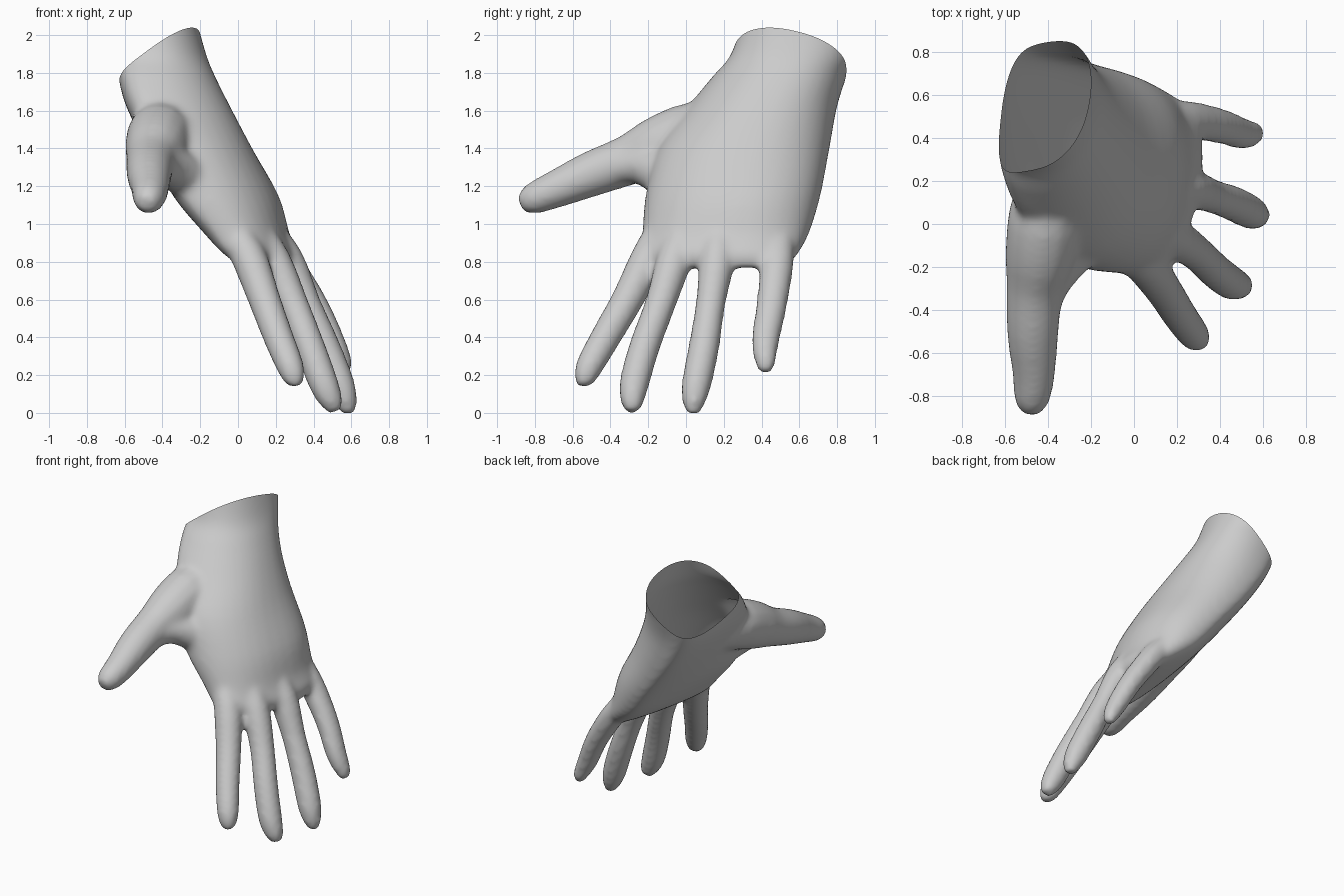
import bpy, bmesh, math
from mathutils import Vector

if "Cube" in bpy.data.objects:
    bpy.data.objects.remove(bpy.data.objects["Cube"])

SIDES = 14
skin = bpy.data.materials.new("pale_grey")
skin.diffuse_color = (0.6, 0.6, 0.6, 1)
skin.use_nodes = True
skin.node_tree.nodes["Principled BSDF"].inputs["Base Color"].default_value = skin.diffuse_color
bm = bmesh.new()


def refine(rows, steps=4):
    """Smooth in-between rows (Catmull-Rom) for a list of number tuples."""
    out = []
    for i in range(len(rows) - 1):
        p0, p1 = rows[max(i - 1, 0)], rows[i]
        p2, p3 = rows[i + 1], rows[min(i + 2, len(rows) - 1)]
        for s in range(steps):
            t = s / steps
            out.append([0.5 * (2 * b + (c - a) * t + (2 * a - 5 * b + 4 * c - d) * t * t
                               + (3 * b - a - 3 * c + d) * t ** 3)
                        for a, b, c, d in zip(p0, p1, p2, p3)])
    return out + [list(rows[-1])]


def loft(rings):
    """Closed tube through rings of points, capped at both ends."""
    loops = [[bm.verts.new(p) for p in ring] for ring in rings]
    n = len(loops[0])
    for a, b in zip(loops, loops[1:]):
        for i in range(n):
            j = (i + 1) % n
            bm.faces.new((a[i], a[j], b[j], b[i]))
    bm.faces.new(loops[0][::-1])
    bm.faces.new(loops[-1])


def digit(path, flat=1.0):
    """Tapered finger along (x, y, z, radius) points."""
    path = refine(path, 3)
    pts = [Vector(p[:3]) for p in path]
    rings = []
    for i, p in enumerate(pts):
        d = (pts[min(i + 1, len(pts) - 1)] - pts[max(i - 1, 0)]).normalized()
        u = d.cross(Vector((1, 0, 0))).normalized()
        v = d.cross(u)
        r = path[i][3]
        rings.append([p + u * r * math.cos(t) + v * r * flat * math.sin(t)
                      for t in (2 * math.pi * k / SIDES for k in range(SIDES))])
    loft(rings)


def palm(sections):
    """Arched slab: z, index edge x y, little-finger edge x y, back and palm thickness."""
    rings = []
    n = 36
    for z, ax, ay, bx, by, back, under in refine(sections):
        a, b = Vector((ax, ay, z)), Vector((bx, by, z))
        mid, half = (a + b) / 2, (b - a) / 2
        out = Vector((half.y, -half.x, 0)).normalized()
        ring = []
        for k in range(n):
            t = 2 * math.pi * k / n
            c, s = math.cos(t), math.sin(t)
            # the back is a round arch, the palm side is flatter
            power = 0.95 if s > 0 else 0.65
            c = math.copysign(abs(c) ** (0.9 if s > 0 else 0.75), c)
            s = math.copysign(abs(s) ** power, s)
            ring.append(mid + half * c + out * s * (back if s > 0 else under))
        rings.append(ring)
    loft(rings)


# palm and wrist
palm([(0.77, 0.06, -0.19, 0.23, 0.53, 0.14, 0.06),
      (0.84, 0.00, -0.24, 0.17, 0.59, 0.22, 0.12),
      (0.95, -0.07, -0.23, 0.06, 0.65, 0.27, 0.15),
      (1.15, -0.22, -0.21, -0.08, 0.71, 0.36, 0.17),
      (1.40, -0.33, -0.15, -0.28, 0.76, 0.38, 0.17),
      (1.62, -0.42, 0.01, -0.40, 0.80, 0.37, 0.18),
      (1.78, -0.46, 0.14, -0.42, 0.85, 0.32, 0.19),
      (1.90, -0.46, 0.24, -0.40, 0.89, 0.26, 0.20),
      (2.10, -0.50, 0.30, -0.45, 0.93, 0.25, 0.20)])

# index finger
digit([(-0.06, -0.11, 1.02, 0.07), (0.05, -0.19, 0.84, 0.095), (0.14, -0.31, 0.60, 0.087),
       (0.21, -0.42, 0.41, 0.082), (0.275, -0.51, 0.25, 0.075), (0.30, -0.54, 0.17, 0.055),
       (0.305, -0.545, 0.14, 0.03)])
# middle finger
digit([(0.06, 0.0, 1.02, 0.07), (0.18, -0.06, 0.82, 0.095), (0.29, -0.135, 0.58, 0.083),
       (0.38, -0.22, 0.35, 0.083), (0.455, -0.275, 0.15, 0.08), (0.50, -0.285, 0.05, 0.06),
       (0.515, -0.285, 0.005, 0.035)])
# ring finger
digit([(0.12, 0.18, 1.02, 0.07), (0.25, 0.165, 0.82, 0.095), (0.36, 0.13, 0.58, 0.08),
       (0.46, 0.095, 0.35, 0.083), (0.54, 0.055, 0.15, 0.08), (0.575, 0.04, 0.05, 0.06),
       (0.585, 0.04, -0.005, 0.035)])
# little finger
digit([(0.08, 0.50, 1.02, 0.07), (0.24, 0.485, 0.82, 0.09), (0.40, 0.455, 0.58, 0.083),
       (0.50, 0.42, 0.38, 0.075), (0.555, 0.42, 0.27, 0.057), (0.575, 0.42, 0.215, 0.035)], 0.9)
# thumb
digit([(-0.38, 0.30, 1.50, 0.12), (-0.41, 0.06, 1.48, 0.17), (-0.435, -0.14, 1.41, 0.165),
       (-0.46, -0.30, 1.34, 0.135), (-0.47, -0.50, 1.265, 0.122), (-0.465, -0.70, 1.18, 0.10),
       (-0.475, -0.82, 1.13, 0.082), (-0.48, -0.88, 1.11, 0.045)])
# web between thumb and index finger
digit([(-0.44, -0.42, 1.29, 0.08), (-0.38, -0.25, 1.31, 0.10), (-0.27, -0.10, 1.25, 0.12),
       (-0.15, 0.02, 1.15, 0.11)])

mesh = bpy.data.meshes.new("hand")
bmesh.ops.recalc_face_normals(bm, faces=bm.faces)
bm.to_mesh(mesh)
bm.free()
hand = bpy.data.objects.new("hand", mesh)
bpy.context.collection.objects.link(hand)
bpy.context.view_layer.objects.active = hand
hand.select_set(True)

# fuse the parts into one skin and soften the webs
remesh = hand.modifiers.new("fuse", 'REMESH')
remesh.mode = 'VOXEL'
remesh.voxel_size = 0.018
soften = hand.modifiers.new("soften", 'SMOOTH')
soften.factor = 0.5
soften.iterations = 14
for m in ("fuse", "soften"):
    bpy.ops.object.modifier_apply(modifier=m)

# open, slanted wrist
bm = bmesh.new()
bm.from_mesh(hand.data)
bmesh.ops.bisect_plane(bm, geom=bm.verts[:] + bm.edges[:] + bm.faces[:],
                       plane_co=(-0.42, 0.58, 1.85), plane_no=(-0.8, 0.35, 1),
                       clear_outer=True)
bm.to_mesh(hand.data)
bm.free()
hand.data.materials.clear()
hand.data.materials.append(skin)
bpy.ops.object.shade_smooth_by_angle(angle=math.radians(60))
